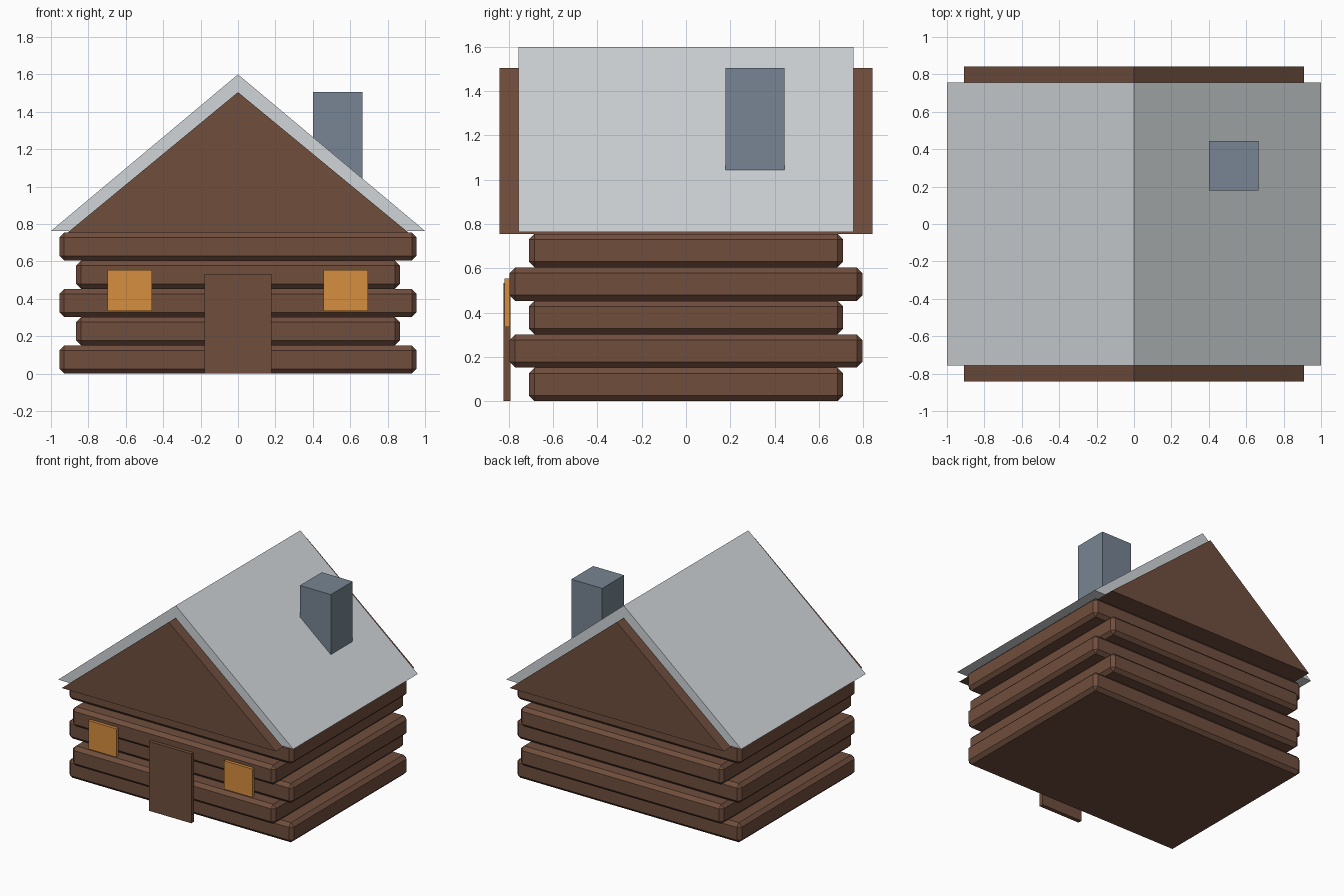
import bpy
import bmesh

default_cube = bpy.data.objects.get("Cube")
if default_cube:
    bpy.data.objects.remove(default_cube, do_unlink=True)


def srgb(*rgb):
    return tuple((c / 255 / 12.92) if c < 11 else ((c / 255 + 0.055) / 1.055) ** 2.4
                 for c in rgb) + (1.0,)


def make_material(name, colour):
    mat = bpy.data.materials.new(name)
    mat.use_nodes = True
    mat.diffuse_color = colour
    mat.node_tree.nodes["Principled BSDF"].inputs["Base Color"].default_value = colour
    return mat


brown = make_material("log brown", srgb(112, 78, 61))
grey = make_material("roof grey", srgb(208, 213, 216))
slate = make_material("chimney slate", srgb(119, 133, 147))
amber = make_material("window amber", srgb(214, 142, 62))


def add_object(name, bm, mat):
    bmesh.ops.recalc_face_normals(bm, faces=bm.faces)
    mesh = bpy.data.meshes.new(name)
    bm.to_mesh(mesh)
    bm.free()
    mesh.materials.append(mat)
    obj = bpy.data.objects.new(name, mesh)
    bpy.context.collection.objects.link(obj)
    return obj


def box(name, mat, low, high, chamfer=0):
    bm = bmesh.new()
    bmesh.ops.create_cube(bm, size=1)
    for v in bm.verts:
        v.co = [lo if c < 0 else hi for c, lo, hi in zip(v.co, low, high)]
    if chamfer:
        bmesh.ops.bevel(bm, geom=bm.edges[:], offset=chamfer, segments=1,
                        affect='EDGES', profile=0.5)
    return add_object(name, bm, mat)


def gable_prism(name, mat, half_width, half_depth, base, apex):
    # Triangle in the xz plane, extruded along y
    bm = bmesh.new()
    profile = [(-half_width, base), (half_width, base), (0, apex)]
    face = bm.faces.new([bm.verts.new((x, -half_depth, z)) for x, z in profile])
    solid = bmesh.ops.extrude_face_region(bm, geom=[face])
    for v in solid["geom"]:
        if isinstance(v, bmesh.types.BMVert):
            v.co.y = half_depth
    return add_object(name, bm, mat)


# Stacked log courses, alternately wide and deep
course = 0.151
for i in range(5):
    hx, hy = (0.955, 0.71) if i % 2 == 0 else (0.865, 0.797)
    box(f"log_course_{i + 1}", brown, (-hx, -hy, i * course),
        (hx, hy, (i + 1) * course), chamfer=0.026)

# Gable block, projecting past the roof at front and back
gable_prism("gable", brown, 0.91, 0.842, 0.755, 1.505)
gable_prism("roof", grey, 1.0, 0.757, 0.763, 1.60)

# Chimney rising from the left slope
box("chimney", slate, (0.402, 0.178, 0.9), (0.665, 0.444, 1.505))

# Door and windows on the front
box("door", brown, (-0.18, -0.825, 0), (0.18, -0.793, 0.533))
for side, x in (("right", -0.579), ("left", 0.576)):
    box(f"{side}_window", amber, (x - 0.12, -0.82, 0.334), (x + 0.12, -0.795, 0.553))
